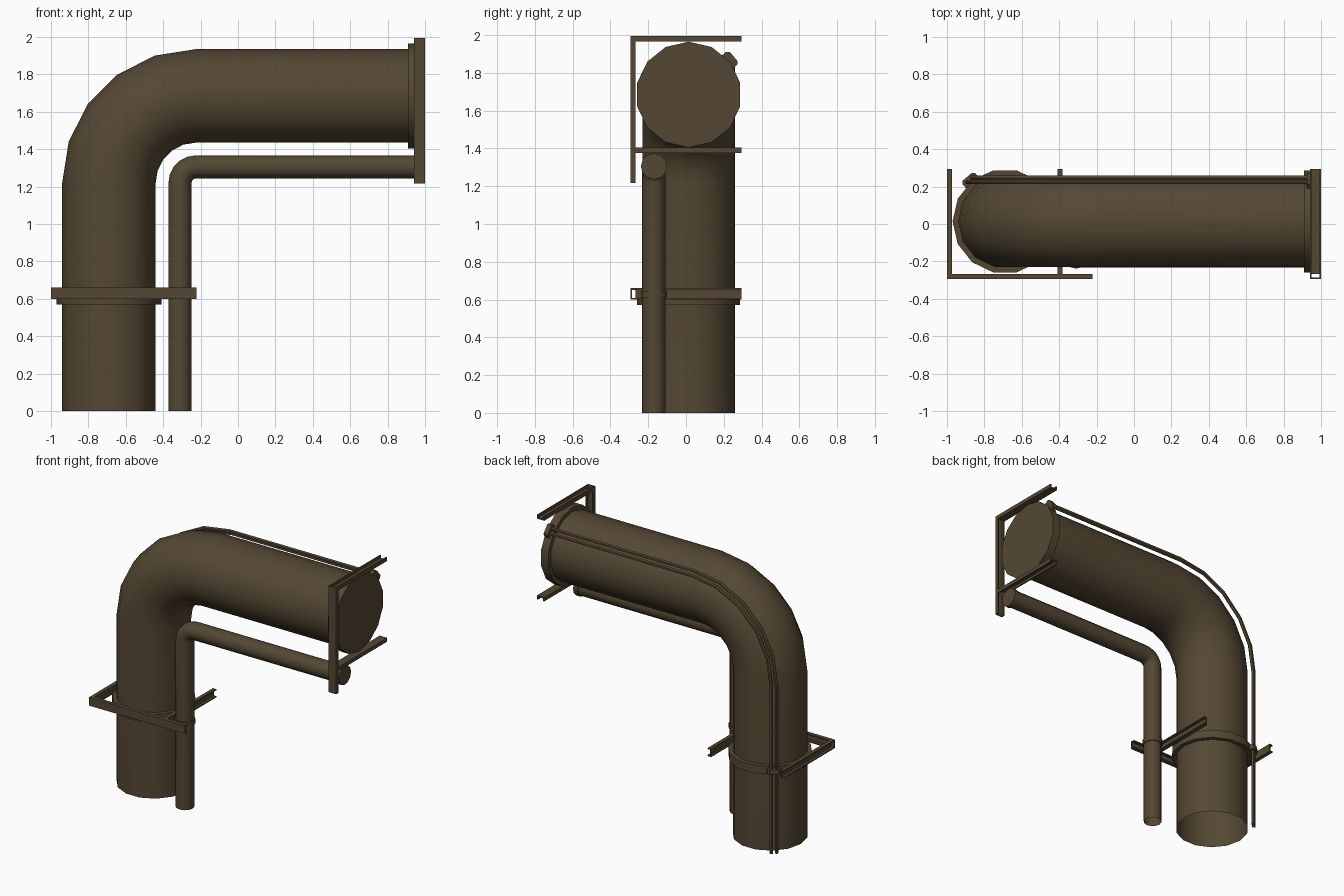
import bpy, bmesh, math

if "Cube" in bpy.data.objects:
    bpy.data.objects.remove(bpy.data.objects["Cube"])

brown = bpy.data.materials.new("weathered brown metal")
brown.diffuse_color = (0.09, 0.064, 0.033, 1)
brown.use_nodes = True
brown.node_tree.nodes["Principled BSDF"].inputs["Base Color"].default_value = brown.diffuse_color

BX, BZ = -0.225, 1.22      # shared centre of every bend
R0 = 0.465                 # bend radius of the main pipe axis
PY = 0.014                 # y of the main pipe axis
SHIFT = 0.34               # lengthwise offset between the two clamp sets


def finish(name, bm, smooth=False):
    bmesh.ops.recalc_face_normals(bm, faces=bm.faces)
    me = bpy.data.meshes.new(name)
    bm.to_mesh(me)
    bm.free()
    ob = bpy.data.objects.new(name, me)
    bpy.context.collection.objects.link(ob)
    me.materials.append(brown)
    if smooth:
        bpy.ops.object.select_all(action='DESELECT')
        ob.select_set(True)
        bpy.context.view_layer.objects.active = ob
        bpy.ops.object.shade_smooth_by_angle(angle=math.radians(40))
    return ob


def skin(bm, rings):
    for a, b in zip(rings, rings[1:]):
        n = len(a)
        for i in range(n):
            bm.faces.new((a[i], a[(i + 1) % n], b[(i + 1) % n], b[i]))


def circle(u, y, r, n):
    return [(u + r * math.cos(2 * math.pi * i / n),
             y + r * math.sin(2 * math.pi * i / n)) for i in range(n)]


def bent_pipe(name, u, y, r, sides, end, segs=5):
    """Tube rising from the ground, turning 90 degrees, running to x = end."""
    bm = bmesh.new()
    stations = [(0, 0, None)] + [(math.pi / 2 * k / segs, None, None) for k in range(segs + 1)]
    stations.append((math.pi / 2, None, end))
    rings = []
    for th, z, x in stations:
        ring = []
        for cu, cy in circle(u, y, r, sides):
            px = BX - math.cos(th) * (R0 + cu)
            pz = BZ + math.sin(th) * (R0 + cu)
            ring.append(bm.verts.new((px if x is None else x, cy, pz if z is None else z)))
        rings.append(ring)
    skin(bm, rings)
    return finish(name, bm, True)


def place(leg, u, y, t):
    """u = outwards from the main axis, t = along the pipe."""
    if leg == 0:
        return (BX - R0 - u, y, t)
    return (t + SHIFT, y, BZ + R0 + u)


def prism(name, leg, section, t0, t1, smooth=False):
    """Closed section in (u, y), extruded along the pipe."""
    bm = bmesh.new()
    rings = [[bm.verts.new(place(leg, u, y, t)) for u, y in section] for t in (t0, t1)]
    skin(bm, rings)
    for r in rings:
        bm.faces.new(r)
    return finish(name, bm, smooth)


def channel(name, leg, start, end, base, depth, along):
    """U-channel strut: web at base, flanges reaching by depth."""
    t0, t1, w = 0.60, 0.66, 0.009
    s = math.copysign(w, depth)
    prof = [(base, t0), (base, t1), (base + depth, t1), (base + depth, t1 - w),
            (base + s, t1 - w), (base + s, t0 + w), (base + depth, t0 + w), (base + depth, t0)]
    bm = bmesh.new()
    rings = []
    for p in (start, end):
        rings.append([bm.verts.new(place(leg, d, p, t) if along == 'y' else place(leg, p, d, t))
                      for d, t in prof])
    skin(bm, rings)
    for r in rings:
        bm.faces.new(r)
    return finish(name, bm)


# Pipes
bent_pipe("main_pipe", 0, PY, 0.25, 14, 0.97)
bent_pipe("small_pipe", -0.38, -0.17, 0.062, 12, 0.975)

# Pair of thin cables along the outer back of the main pipe
CU, CY = 0.187, 0.236
ang = math.atan2(CY - PY, CU)
rad = (math.cos(ang), math.sin(ang))
tan = (-math.sin(ang), math.cos(ang))
for i, s in enumerate((-1, 1)):
    bent_pipe("cable_%d" % i, CU + tan[0] * s * 0.017, CY + tan[1] * s * 0.017, 0.013, 6, 0.96)

# Matching clamp sets on the upright and the horizontal leg
for leg, tag in enumerate(("upright", "horizontal")):
    prism(tag + "_main_collar", leg, circle(0, PY, 0.28, 14), 0.57, 0.63, True)
    prism(tag + "_small_collar", leg, circle(-0.38, -0.17, 0.069, 12), 0.61, 0.645, True)
    block = [(CU + rad[0] * a + tan[0] * b, CY + rad[1] * a + tan[1] * b)
             for a, b in ((-0.03, -0.045), (0.008, -0.045), (0.022, -0.032),
                          (0.022, 0.032), (0.008, 0.045), (-0.03, 0.045))]
    prism(tag + "_cable_clip", leg, block, 0.585, 0.62)
    channel(tag + "_long_strut", leg, 0.31, -0.468, -0.295, 0.028, 'u')
    channel(tag + "_outer_strut", leg, -0.267, 0.295, 0.282, 0.028, 'y')
    channel(tag + "_inner_strut", leg, -0.267, 0.295, -0.28, -0.028, 'y')
